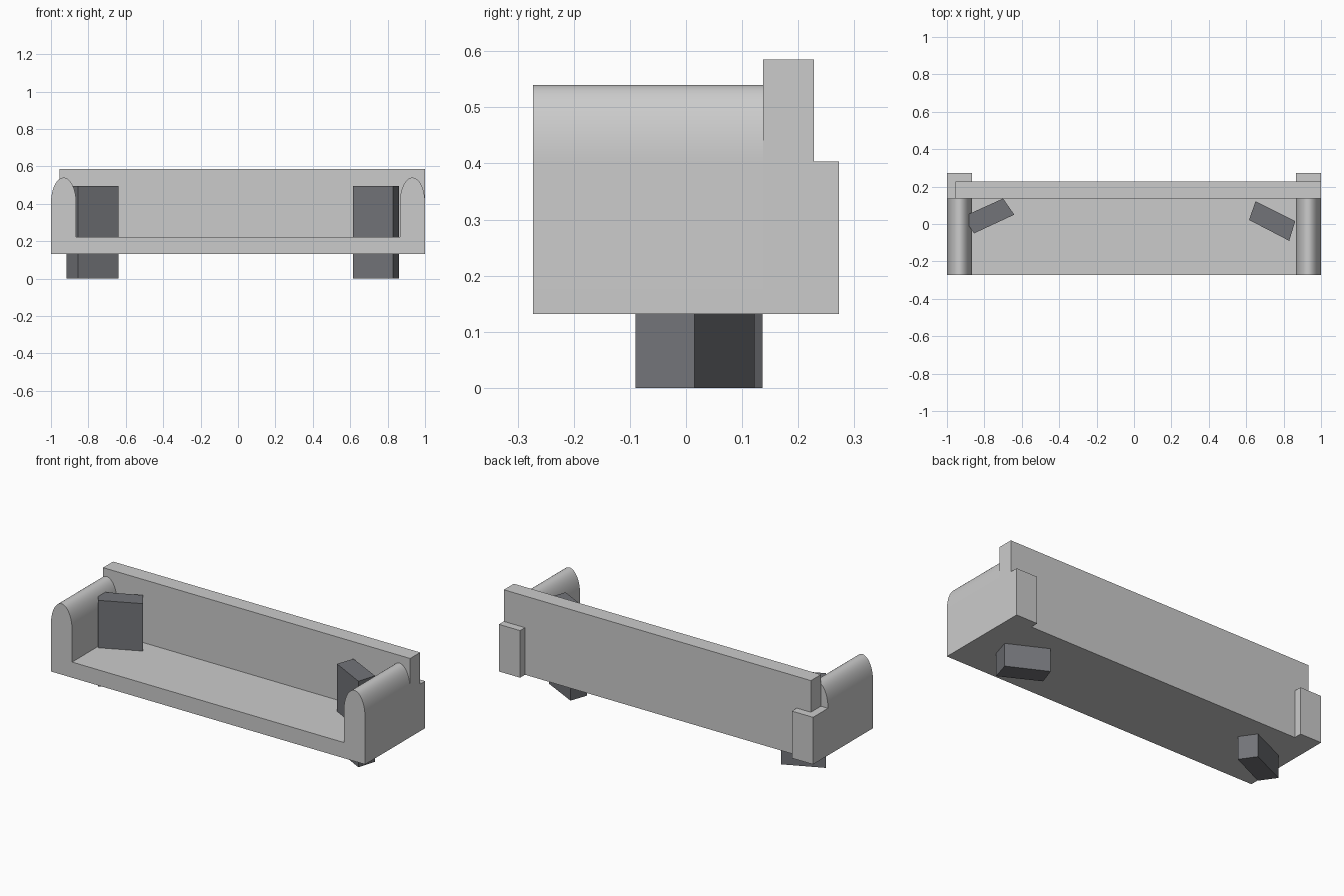
import bpy, bmesh, math
from mathutils import Vector

if "Cube" in bpy.data.objects:
    bpy.data.objects.remove(bpy.data.objects["Cube"])

IN, OUT = 0.865, 1.0            # inner and outer x of the arms
FRONT, MID, BACK, REAR = -0.273, 0.137, 0.228, 0.273
BOTTOM, SEAT, SHOULDER = 0.132, 0.222, 0.403


def prism(name, points, direction, smooth=False):
    """Extrude a closed planar outline along a direction."""
    bm = bmesh.new()
    face = bm.faces.new([bm.verts.new(p) for p in points])
    ext = bmesh.ops.extrude_face_region(bm, geom=[face])
    moved = [g for g in ext["geom"] if isinstance(g, bmesh.types.BMVert)]
    bmesh.ops.translate(bm, verts=moved, vec=Vector(direction))
    bmesh.ops.recalc_face_normals(bm, faces=bm.faces)
    mesh = bpy.data.meshes.new(name)
    bm.to_mesh(mesh)
    bm.free()
    obj = bpy.data.objects.new(name, mesh)
    bpy.context.collection.objects.link(obj)
    if smooth:
        bpy.ops.object.select_all(action='DESELECT')
        obj.select_set(True)
        bpy.context.view_layer.objects.active = obj
        bpy.ops.object.shade_smooth_by_angle(angle=math.radians(30))
    return obj


def front_profile(name, xz, y0, y1, smooth=False):
    return prism(name, [(x, y0, z) for x, z in xz], (0, y1 - y0, 0), smooth)


def rect(x0, x1, z0, z1):
    return [(x0, z0), (x1, z0), (x1, z1), (x0, z1)]


# Seat slab between the arms
front_profile("seat", rect(-IN, IN, BOTTOM, SEAT), FRONT, MID)

# Backrest, its top overhanging the arm posts and stopping short on the left
front_profile("backrest", [(-IN, BOTTOM), (IN, BOTTOM), (IN, SHOULDER), (OUT, SHOULDER),
                           (OUT, 0.585), (-0.955, 0.585), (-0.955, SHOULDER),
                           (-IN, SHOULDER)], MID, BACK)

# Round-topped arms and the square posts behind them
cx, rx, rz, steps = (IN + OUT) / 2, (OUT - IN) / 2, 0.137, 32
arch = [(cx + rx * math.cos(math.pi * i / steps), SHOULDER + rz * math.sin(math.pi * i / steps))
        for i in range(steps + 1)]
arm = [(IN, BOTTOM), (OUT, BOTTOM)] + arch
for side, s in (("left", -1), ("right", 1)):
    front_profile(side + "_arm", [(s * x, z) for x, z in arm], FRONT, MID, True)
    front_profile(side + "_rear_post", [(s * x, z) for x, z in rect(IN, OUT, BOTTOM, SHOULDER)],
                  MID, REAR)

# Dark angled leg blocks passing up through the seat
dark = bpy.data.materials.new("dark_grey")
dark.diffuse_color = (0.17, 0.175, 0.19, 1)
dark.use_nodes = True
dark.node_tree.nodes["Principled BSDF"].inputs["Base Color"].default_value = dark.diffuse_color
legs = {"left_leg": [(-0.70, 0.136), (-0.64, 0.05), (-0.855, -0.05), (-0.917, 0.038)],
        "right_leg": [(0.65, 0.122), (0.615, 0.022), (0.83, -0.09), (0.862, 0.015)]}
for name, xy in legs.items():
    leg = prism(name, [(x, y, 0) for x, y in xy], (0, 0, 0.495))
    leg.data.materials.append(dark)
